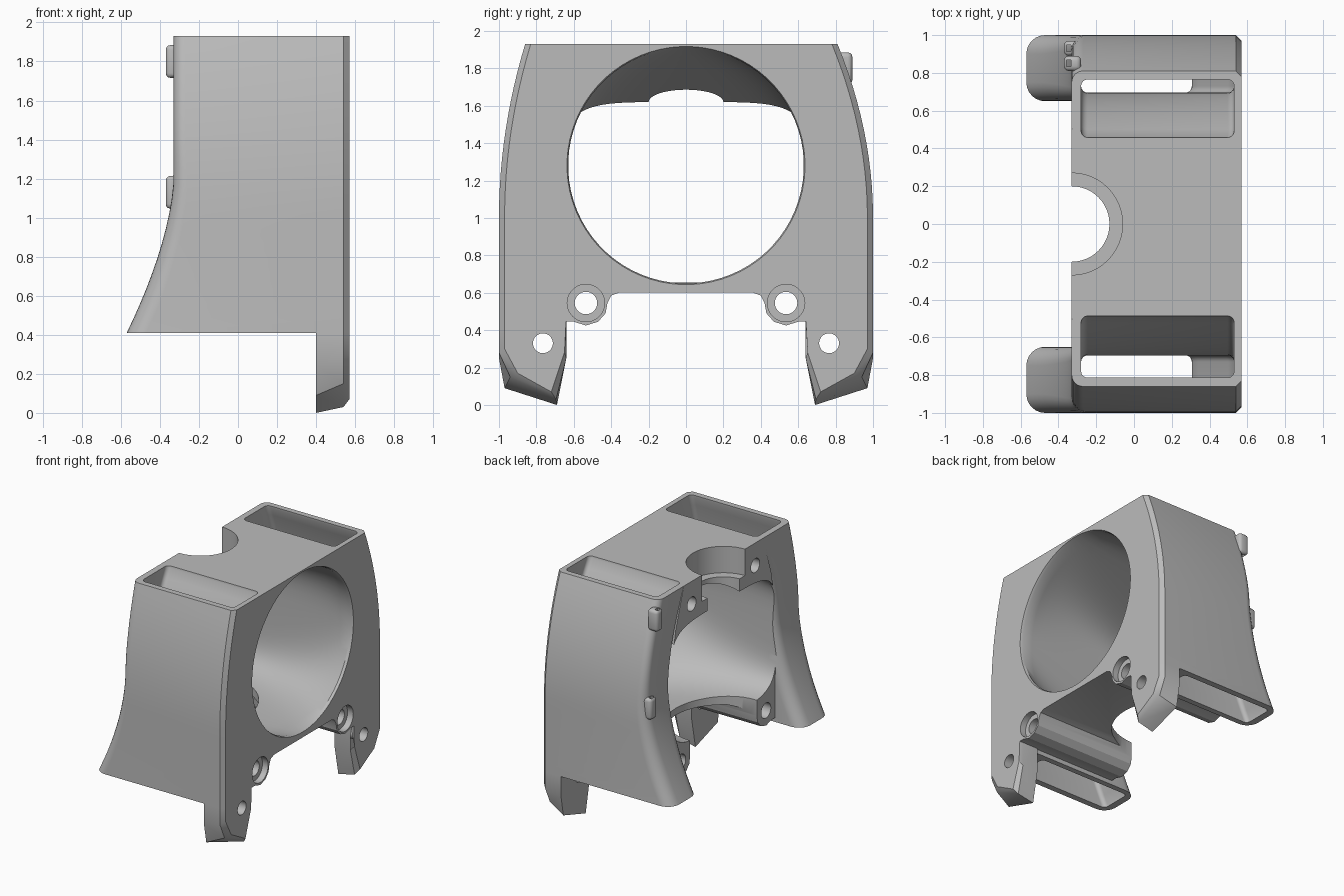
import bpy, bmesh, math
from mathutils import Matrix

cube = bpy.data.objects.get("Cube")
if cube:
    bpy.data.objects.remove(cube, do_unlink=True)

grey = bpy.data.materials.new("plain grey")
grey.use_nodes = True
GREY = (0.5, 0.5, 0.5, 1)
grey.diffuse_color = GREY
grey.node_tree.nodes["Principled BSDF"].inputs["Base Color"].default_value = GREY

BACK, FACE, TOP, SILL = -0.33, 0.57, 1.93, 0.41


def finish(name, bm):
    bmesh.ops.recalc_face_normals(bm, faces=bm.faces)
    mesh = bpy.data.meshes.new(name)
    bm.to_mesh(mesh)
    bm.free()
    ob = bpy.data.objects.new(name, mesh)
    bpy.context.collection.objects.link(ob)
    mesh.materials.append(grey)
    return ob


def loft(name, rings):
    """Closed solid skinned through rings of equal point count."""
    bm = bmesh.new()
    loops = [[bm.verts.new(p) for p in ring] for ring in rings]
    n = len(loops[0])
    for a, b in zip(loops, loops[1:]):
        for i in range(n):
            j = (i + 1) % n
            bm.faces.new((a[i], a[j], b[j], b[i]))
    bm.faces.new(loops[0])
    bm.faces.new(loops[-1])
    return finish(name, bm)


def cylinder(name, axis, centre, radius, depth):
    bm = bmesh.new()
    turn = Matrix.Rotation(math.pi / 2, 4, "Y") if axis == "X" else Matrix()
    bmesh.ops.create_cone(bm, cap_ends=True, segments=48, radius1=radius, radius2=radius,
                          depth=depth, matrix=Matrix.Translation(centre) @ turn)
    return finish(name, bm)


def box(name, centre, size, bevel=0):
    bm = bmesh.new()
    bmesh.ops.create_cube(bm, size=1, matrix=Matrix.Translation(centre) @ Matrix.Diagonal((*size, 1)))
    if bevel:
        bmesh.ops.bevel(bm, geom=bm.edges[:], offset=bevel, segments=3, affect="EDGES", profile=0.5)
    return finish(name, bm)


def combine(target, other, operation):
    mod = target.modifiers.new("combine", "BOOLEAN")
    mod.operation, mod.solver, mod.object = operation, "EXACT", other
    bpy.context.view_layer.objects.active = target
    bpy.ops.object.modifier_apply(modifier=mod.name)
    bpy.data.objects.remove(other, do_unlink=True)


def clamp(v):
    return max(0.0, min(1.0, v))


# Side duct shape as functions of height
def back_x(z):
    return BACK - 0.24 * clamp((1.2 - z) / 0.79) ** 1.6


def outer_y(z, s):
    return 1 - (0.165 + 0.025 * s) * clamp((z - 1.0) / 0.93) ** 2


def inner_y(z, base, drop):
    return base - drop * clamp((z - 1.25) / 0.68) ** 1.7


def corner(cx, cy, r, start, end, n=6):
    return [(cx + r * math.cos(a), cy + r * math.sin(a))
            for a in (start + (end - start) * i / n for i in range(n + 1))]


def duct_ring(z, s):
    xb, yi, yo = back_x(z), inner_y(z, 0.65, 0.2), outer_y(z, s)
    r = 0.06 + 0.04 * clamp((1.4 - z) / 0.8)
    pts = [(FACE, yi), (FACE, yo - 0.03), (FACE - 0.03, yo)]
    pts += corner(xb + r, yo - r, r, math.pi / 2, math.pi)
    pts += corner(xb + r, yi + r, r, math.pi, math.pi * 1.5)
    return [(x, s * y, z) for x, y in pts]


def cavity_ring(z, s):
    xb, xf = back_x(z) + 0.05, 0.53 - 0.23 * clamp((0.9 - z) / 0.49)
    yi, yo = inner_y(z, 0.695, 0.23 + 0.015 * s), outer_y(z, s) - 0.05
    r, q = 0.035, math.pi / 2
    pts = (corner(xf - r, yi + r, r, -q, 0) + corner(xf - r, yo - r, r, 0, q)
           + corner(xb + r, yo - r, r, q, 2 * q) + corner(xb + r, yi + r, r, 2 * q, 3 * q))
    return [(x, s * y, z) for x, y in pts]


# Central block with the screw boss bulges along its lower edges
half = [(0.36, 0.6), (0.4, 0.585), (0.42, 0.545), (0.43, 0.49), (0.47, 0.445), (0.535, 0.425),
        (0.6, 0.445), (0.66, 0.445), (0.66, 1.3), (0.6, 1.62), (0.5, TOP)]
outline = half + [(-y, z) for y, z in reversed(half)]
housing = loft("fan_duct_housing", [[(x, y, z) for y, z in outline] for x in (BACK, FACE)])

# Side ducts and mounting legs
STEPS = 20
for s in (1, -1):
    heights = [SILL + (TOP - SILL) * i / STEPS for i in range(STEPS + 1)]
    combine(housing, loft("side_duct", [duct_ring(z, s) for z in heights]), "UNION")
    leg_sections = {
        0.4: [(0.64, 0.47), (1, 0.47), (1, 0.25), (0.97, 0.09), (0.69, 0), (0.64, 0.25)],
        0.54: [(0.64, 0.47), (1, 0.47), (1, 0.28), (0.94, 0.15), (0.695, 0.03), (0.64, 0.25)],
        FACE: [(0.64, 0.47), (0.97, 0.47), (0.97, 0.3), (0.9, 0.17), (0.72, 0.07), (0.65, 0.28)],
    }
    leg = loft("mounting_leg", [[(x, s * y, z) for y, z in pts] for x, pts in leg_sections.items()])
    combine(housing, leg, "UNION")

# Clips on the rear edge of one duct
for y, z in ((0.85, 1.8), (0.93, 1.13)):
    clip = box("cable_clip", (-0.325, y, z), (0.09, 0.08, 0.17), 0.025)
    combine(clip, box("clip_slot", (-0.345, y, z), (0.025, 0.035, 0.3)), "DIFFERENCE")
    combine(housing, clip, "UNION")


# Fan passage: round at the face, squarish at the back
def passage_ring(x, t):
    ring, power = [], 2 / (2 + 3 * t)
    for i in range(72):
        a = 2 * math.pi * (i + 0.5) / 72
        c, d = math.cos(a), math.sin(a)
        y = (0.63 + 0.035 * t) * math.copysign(abs(c) ** power, c)
        z = (0.63 - 0.155 * t) * math.copysign(abs(d) ** power, d)
        ring.append((x, y, 1.28 - 0.145 * t + z))
    return ring


rim = [(x, y * 0.64 / 0.63, 1.28 + (z - 1.28) * 0.64 / 0.63)
       for x, y, z in passage_ring(FACE + 0.01, 0)]
slices = [rim] + [passage_ring(0.55 - 0.91 * i / 10, i / 10) for i in range(11)]
combine(housing, loft("fan_passage", slices), "DIFFERENCE")

# Duct cavities, screw holes and pin holes
for s in (1, -1):
    heights = [0.36 + 1.62 * i / 24 for i in range(25)]
    combine(housing, loft("duct_cavity", [cavity_ring(z, s) for z in heights]), "DIFFERENCE")
    for centre, radius, depth in (((0.1, s * 0.535, 0.545), 0.06, 1.4),
                                  ((FACE, s * 0.535, 0.545), 0.1, 0.1),
                                  ((0.5, s * 0.765, 0.33), 0.053, 0.4),
                                  ((BACK, s * 0.4, 1.75), 0.055, 0.36)):
        combine(housing, cylinder("hole", "X", centre, radius, depth), "DIFFERENCE")

# Stepped notch in the roof and wide notch in the floor
for radius, z, depth in ((0.2, 1.8, 0.8), (0.27, 1.9, 0.36), (0.42, 0.65, 0.5)):
    combine(housing, cylinder("notch", "Z", (BACK, 0, z), radius, depth), "DIFFERENCE")

bpy.ops.object.select_all(action="DESELECT")
housing.select_set(True)
bpy.context.view_layer.objects.active = housing
bpy.ops.object.shade_smooth_by_angle(angle=math.radians(30))
